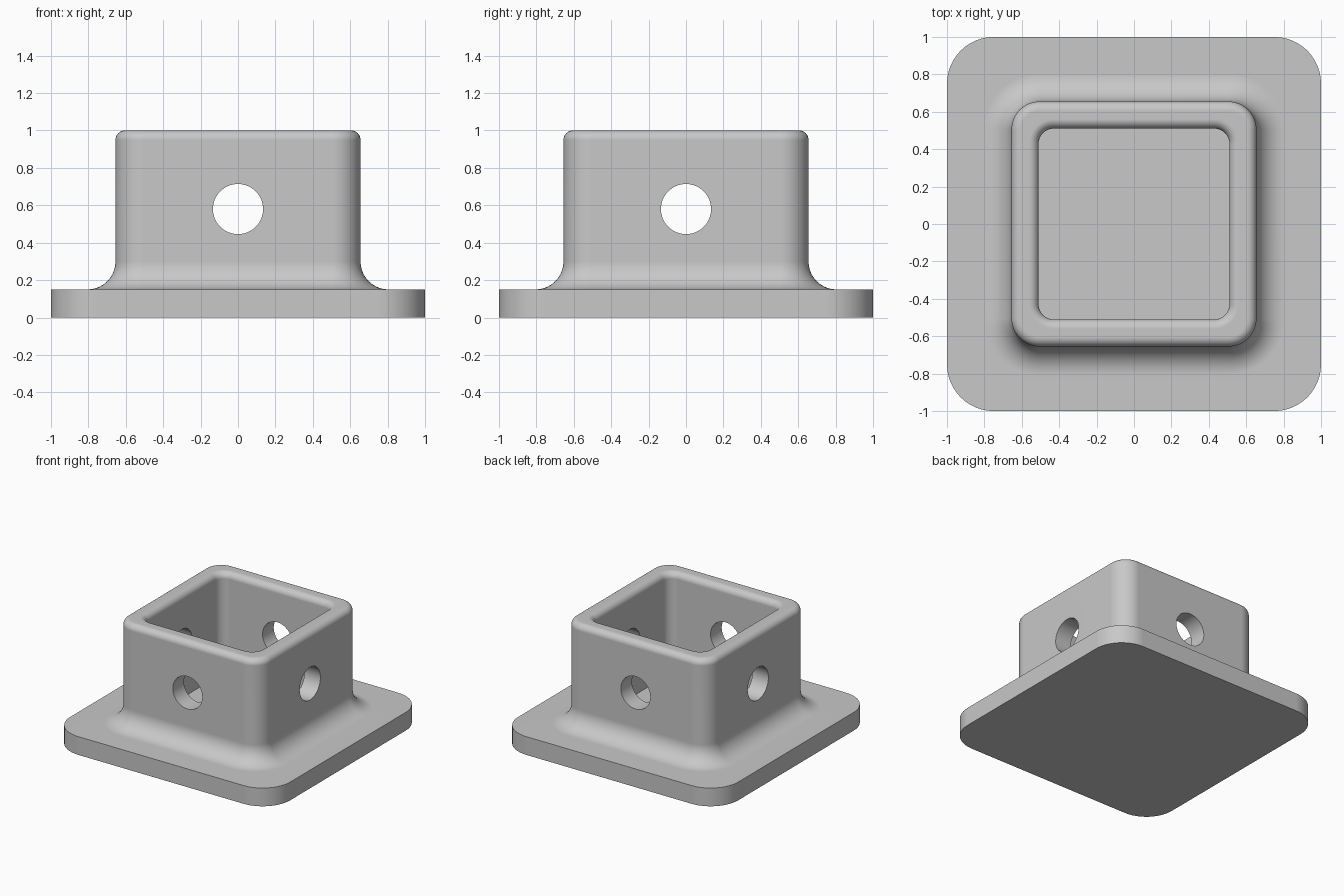
import bpy
import bmesh
from math import sin, cos, pi

if "Cube" in bpy.data.objects:
    bpy.data.objects.remove(bpy.data.objects["Cube"], do_unlink=True)

grey = bpy.data.materials.new("plain grey")
grey.use_nodes = True
colour = (0.58, 0.58, 0.58, 1)
grey.diffuse_color = colour
grey.node_tree.nodes["Principled BSDF"].inputs["Base Color"].default_value = colour

STEPS = 12       # segments in each rounded corner
WALL = 0.655     # half width of the tube outside
BORE = 0.51      # half width of the tube inside
FLANGE = 0.15    # flange thickness
FILLET = 0.15
RIM = 0.05       # rounding of the rim


def rounded_square(bm, half, radius, z):
    """Closed loop of vertices around a square with rounded corners."""
    c = half - radius
    loop = []
    for quarter in range(4):
        mid = pi / 4 + quarter * pi / 2
        cx = c if cos(mid) > 0 else -c
        cy = c if sin(mid) > 0 else -c
        for i in range(STEPS + 1):
            a = (quarter + i / STEPS) * pi / 2
            loop.append(bm.verts.new((cx + radius * cos(a), cy + radius * sin(a), z)))
    return loop


def arc(cx, cz, radius, start, end, n=10):
    """Points (half width, height) on an arc of the section."""
    angles = [start + (end - start) * i / n for i in range(n + 1)]
    return [(cx + radius * cos(a), cz + radius * sin(a)) for a in angles]


# Section from the underside, up the outside, over the rim and down the bore
outer_centre = WALL - 0.15
inner_centre = BORE - 0.08
section = [(1, 0.25, 0), (1, 0.25, FLANGE)]
outside = arc(WALL + FILLET, FLANGE + FILLET, FILLET, 1.5 * pi, pi)
outside += arc(WALL - RIM, 1 - RIM, RIM, 0, pi / 2)
section += [(h, h - outer_centre, z) for h, z in outside]
inside = arc(BORE + RIM, 1 - RIM, RIM, pi / 2, pi) + [(BORE, FLANGE)]
section += [(h, h - inner_centre, z) for h, z in inside]

# Flange and socket as one solid
bm = bmesh.new()
loops = [rounded_square(bm, *s) for s in section]
for low, high in zip(loops, loops[1:]):
    for i in range(len(low)):
        j = (i + 1) % len(low)
        bm.faces.new((low[i], low[j], high[j], high[i]))
bm.faces.new(loops[0][::-1])
bm.faces.new(loops[-1])
bmesh.ops.recalc_face_normals(bm, faces=bm.faces)
mesh = bpy.data.meshes.new("flanged_socket")
bm.to_mesh(mesh)
bm.free()
mesh.materials.append(grey)
socket = bpy.data.objects.new("flanged_socket", mesh)
bpy.context.collection.objects.link(socket)
bpy.context.view_layer.objects.active = socket

# Cross holes through all four walls
for name, turn in (("side_hole_cutter", (0, pi / 2, 0)), ("front_hole_cutter", (pi / 2, 0, 0))):
    bpy.ops.mesh.primitive_cylinder_add(vertices=64, radius=0.134, depth=2,
                                        location=(0, 0, 0.58), rotation=turn)
    cutter = bpy.context.object
    cutter.name = name
    cutter.data.materials.append(grey)
    cutter.hide_render = True
    cut = socket.modifiers.new(name, "BOOLEAN")
    cut.operation = "DIFFERENCE"
    cut.solver = "EXACT"
    cut.object = cutter
    bpy.context.view_layer.objects.active = socket
    bpy.ops.object.modifier_apply(modifier=cut.name)
    bpy.data.objects.remove(cutter, do_unlink=True)

# Smooth roundings, sharp hole and flange edges, flat walls
bpy.ops.object.select_all(action="DESELECT")
socket.select_set(True)
bpy.ops.object.shade_smooth_by_angle(angle=pi / 6)
flat = socket.modifiers.new("flat_walls", "WEIGHTED_NORMAL")
flat.keep_sharp = True
